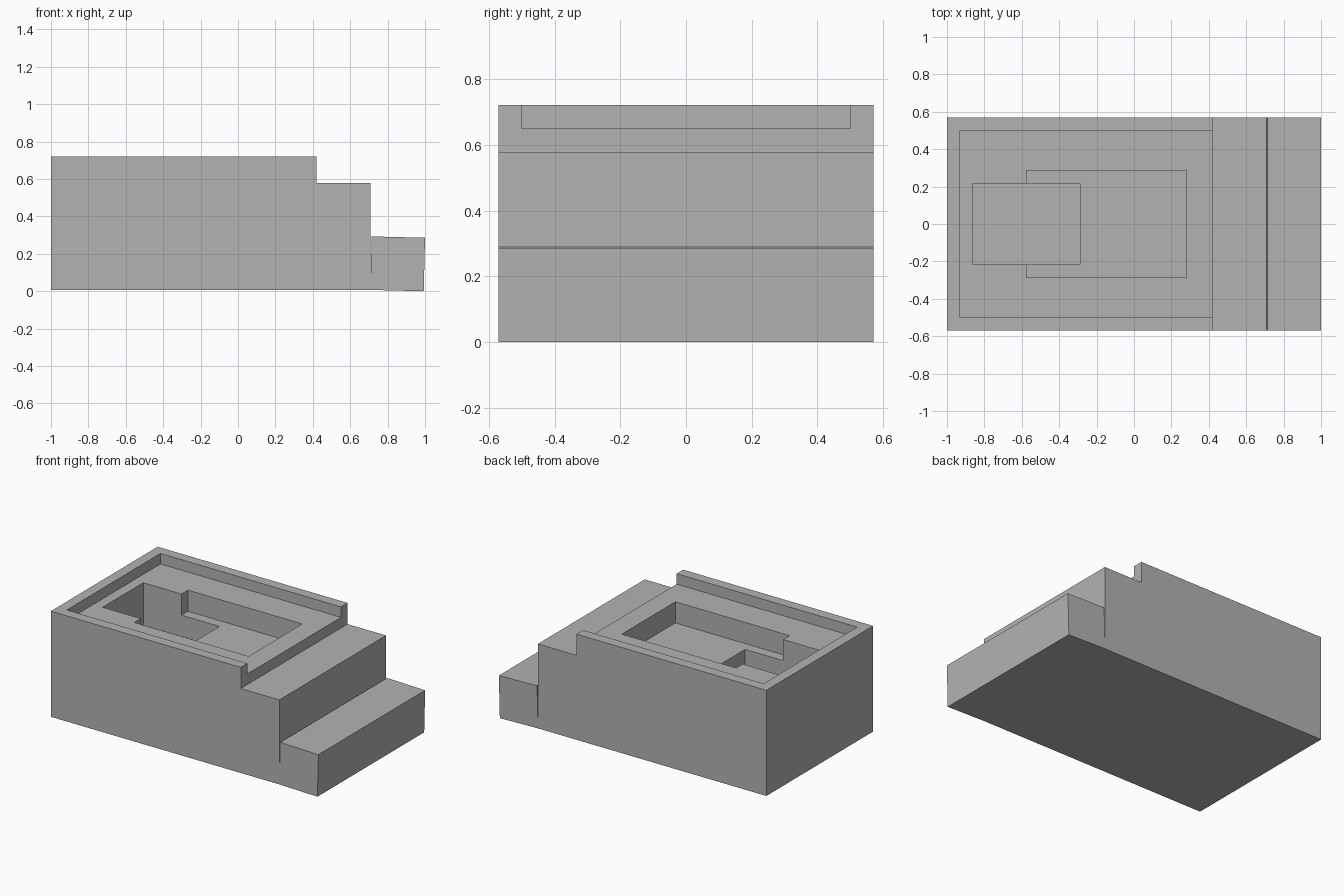
import bpy
import bmesh
from mathutils import Vector

cube = bpy.data.objects.get("Cube")
if cube:
    bpy.data.objects.remove(cube, do_unlink=True)

# One plain grey for the whole model
grey = bpy.data.materials.new("plain_grey")
grey.use_nodes = True
colour = (0.45, 0.45, 0.45, 1)
grey.diffuse_color = colour
grey.node_tree.nodes["Principled BSDF"].inputs["Base Color"].default_value = colour

HALF_DEPTH = 0.57


def extrude_profile(name, profile, half_depth):
    """Closed solid from an x-z outline, extruded symmetrically along y."""
    bm = bmesh.new()
    face = bm.faces.new([bm.verts.new((x, -half_depth, z)) for x, z in profile])
    new = bmesh.ops.extrude_face_region(bm, geom=[face])["geom"]
    moved = [v for v in new if isinstance(v, bmesh.types.BMVert)]
    bmesh.ops.translate(bm, verts=moved, vec=Vector((0, 2 * half_depth, 0)))
    bmesh.ops.recalc_face_normals(bm, faces=bm.faces)
    mesh = bpy.data.meshes.new(name)
    bm.to_mesh(mesh)
    bm.free()
    mesh.materials.append(grey)
    obj = bpy.data.objects.new(name, mesh)
    bpy.context.collection.objects.link(obj)
    return obj


def cut_recess(target, name, x0, x1, half_depth, floor):
    """Cut a box-shaped recess, open at the top, down to the floor height."""
    box = [(x0, floor), (x1, floor), (x1, 1), (x0, 1)]
    cutter = extrude_profile(name, box, half_depth)
    cutter.hide_render = True
    mod = target.modifiers.new(name, "BOOLEAN")
    mod.operation = "DIFFERENCE"
    mod.solver = "EXACT"
    mod.object = cutter
    bpy.context.view_layer.objects.active = target
    bpy.ops.object.modifier_apply(modifier=name)
    bpy.data.objects.remove(cutter, do_unlink=True)


# Stepped body with a slightly tilted lower step and a thin gap behind it
outline = [
    (-1, 0.007), (0.709, 0.007),
    (0.993, 0), (1, 0.286), (0.715, 0.293), (0.7092, 0.08),
    (0.708, 0.578), (0.42, 0.578), (0.42, 0.721), (-1, 0.721),
]
body = extrude_profile("stepped_body", outline, HALF_DEPTH)

# Rimmed tray open towards the steps, then a shallow and a deep pocket
cut_recess(body, "tray_recess", -0.93, 0.6, 0.5, 0.65)
cut_recess(body, "shallow_pocket", -0.575, 0.28, 0.286, 0.507)
cut_recess(body, "deep_pocket", -0.86, -0.29, 0.217, 0.364)
